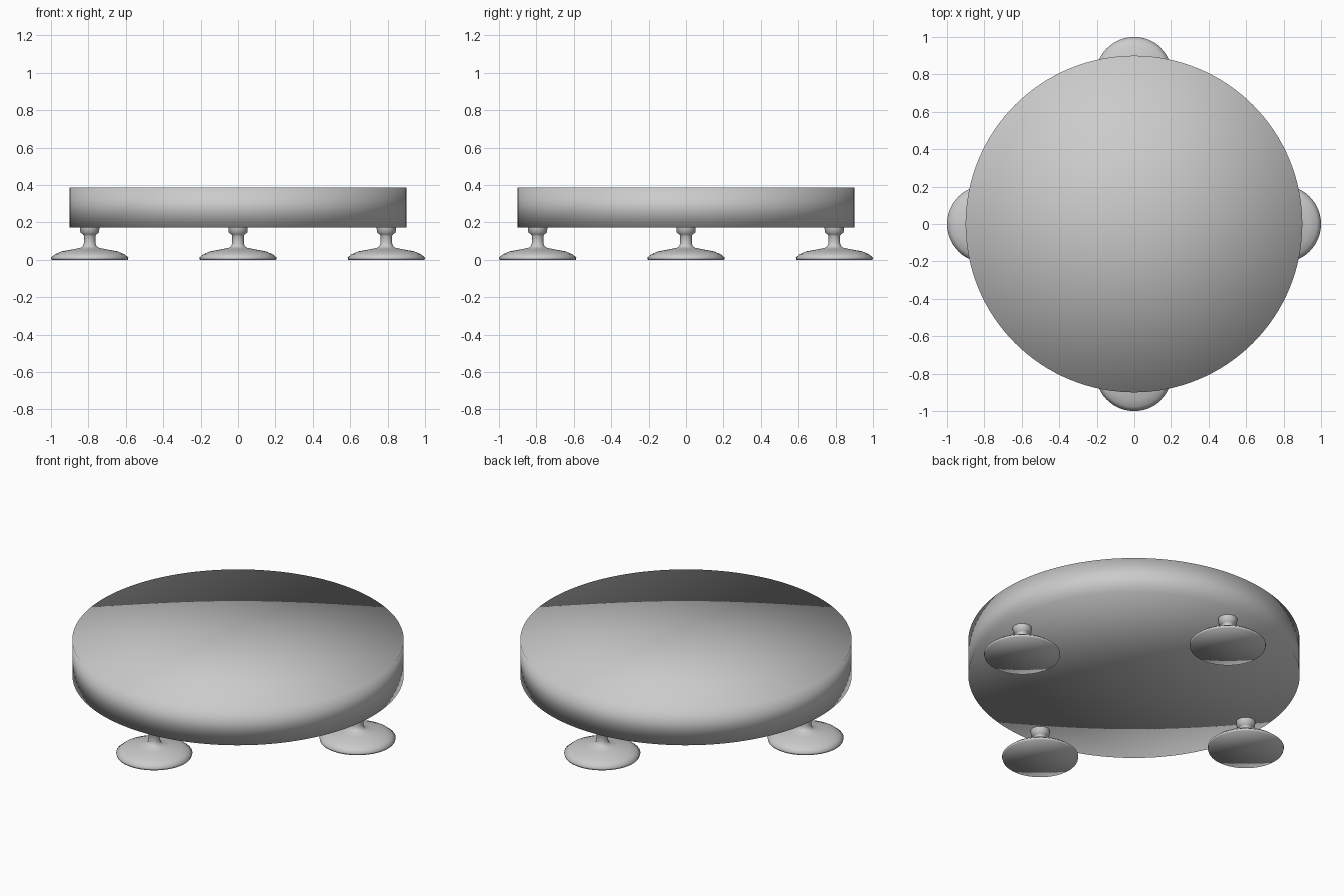
import bpy
import bmesh
from math import cos, sin, pi

cube = bpy.data.objects.get("Cube")
if cube:
    bpy.data.objects.remove(cube, do_unlink=True)

# One plain grey for everything
grey = bpy.data.materials.new("plain grey")
grey.use_nodes = True
grey.diffuse_color = (0.6, 0.6, 0.6, 1)
grey.node_tree.nodes["Principled BSDF"].inputs["Base Color"].default_value = (0.6, 0.6, 0.6, 1)


def lathe(name, profile, sides, location=(0, 0, 0)):
    """Spin (radius, z) points, bottom to top; radius 0 closes with a fan."""
    bm = bmesh.new()
    rings = []
    for r, z in profile:
        if r == 0:
            rings.append([bm.verts.new((0, 0, z))] * sides)
        else:
            rings.append([bm.verts.new((r * cos(2 * pi * i / sides),
                                        r * sin(2 * pi * i / sides), z))
                          for i in range(sides)])
    for low, high in zip(rings, rings[1:]):
        for i in range(sides):
            j = (i + 1) % sides
            corners = [low[i], low[j], high[j], high[i]]
            bm.faces.new(list(dict.fromkeys(corners)))
    for face in bm.faces:
        face.smooth = True
    mesh = bpy.data.meshes.new(name)
    bm.to_mesh(mesh)
    bm.free()
    mesh.materials.append(grey)
    obj = bpy.data.objects.new(name, mesh)
    obj.location = location
    bpy.context.collection.objects.link(obj)
    return obj


# Round body: flat top and bottom with soft shading across the rim
lathe("round_body", [(0, 0.172), (0.9, 0.172), (0.9, 0.387), (0, 0.387)], 128)

# Four flared feet, each a wide pad, thin stem and collar
foot_profile = [
    (0, 0), (0.204, 0), (0.207, 0.012), (0.185, 0.03), (0.15, 0.045),
    (0.09, 0.056), (0.05, 0.064), (0.036, 0.073), (0.031, 0.09),
    (0.031, 0.128), (0.036, 0.136), (0.05, 0.146), (0.052, 0.173),
]
offset = 0.793
for side, x, y in (("left", 1, 0), ("back", 0, 1), ("right", -1, 0), ("front", 0, -1)):
    lathe(side + "_foot", foot_profile, 48, (x * offset, y * offset, 0))
